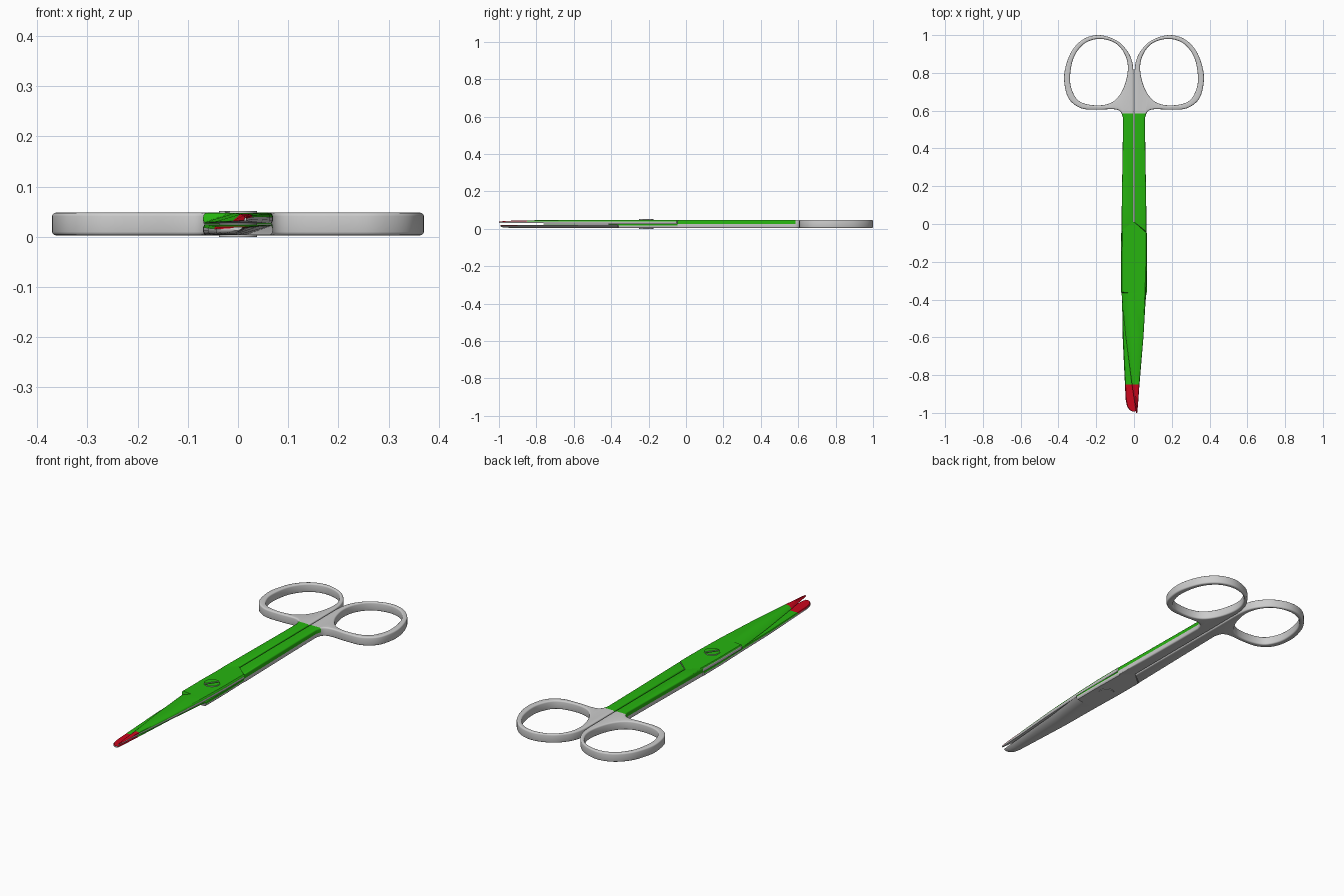
import bpy, bmesh, math
from mathutils import Matrix, Vector

if "Cube" in bpy.data.objects:
    bpy.data.objects.remove(bpy.data.objects["Cube"])

MID = 0.0255          # height of the plane between the two halves


def material(name, rgb):
    m = bpy.data.materials.new(name)
    m.diffuse_color = (*rgb, 1)
    m.use_nodes = True
    m.node_tree.nodes["Principled BSDF"].inputs["Base Color"].default_value = m.diffuse_color
    return m


GREEN = material("green", (0.02, 0.46, 0.005))
RED = material("red", (0.6, 0.002, 0.012))


def smooth(points, closed=False, steps=6):
    """Catmull-Rom curve through a few outline points."""
    p = [Vector(q) for q in points]
    n = len(p)
    get = (lambda i: p[i % n]) if closed else (lambda i: p[max(0, min(n - 1, i))])
    out = []
    for i in range(n if closed else n - 1):
        a, b, c, d = (get(i + k) for k in (-1, 0, 1, 2))
        for s in range(steps):
            t = s / steps
            out.append(0.5 * (2 * b + (c - a) * t + (2 * a - 5 * b + 4 * c - d) * t * t
                              + (3 * b - a - 3 * c + d) * t ** 3))
    if not closed:
        out.append(p[-1])
    return out


def plate(loops, half, bevel):
    """Flat plate with rounded edges (and holes), centred on z = 0."""
    cu = bpy.data.curves.new("outline", 'CURVE')
    cu.dimensions, cu.fill_mode = '2D', 'BOTH'
    cu.extrude, cu.bevel_depth, cu.bevel_resolution = half - bevel, bevel, 2
    cu.offset = -bevel
    for loop in loops:
        s = cu.splines.new('POLY')
        s.points.add(len(loop) - 1)
        for pt, q in zip(s.points, loop):
            pt.co = (q[0], q[1], 0, 1)
        s.use_cyclic_u = True
    ob = bpy.data.objects.new("outline", cu)
    bpy.context.collection.objects.link(ob)
    dg = bpy.context.evaluated_depsgraph_get()
    me = bpy.data.meshes.new_from_object(ob.evaluated_get(dg))
    bm = bmesh.new()
    bm.from_mesh(me)
    bpy.data.objects.remove(ob)
    bpy.data.meshes.remove(me)
    bmesh.ops.remove_doubles(bm, verts=bm.verts, dist=1e-5)
    return bm


def loft(stations):
    """Blade: flat inside, ground down towards the cutting edge on -x."""
    bm = bmesh.new()
    rings = []
    for yl, yr, xl, xr, t, e in stations:
        w = xr - xl
        r = min(0.006, w * 0.2)
        z0 = 0.001 + 0.005 * max(0, (-yr - 0.4) / 0.6)
        shoulder = w * 0.4 if e < 0.01 else r
        sec = [(xl + r * 0.3, 0), (xl, e * 0.5), (xl + r * 0.2, e), (xl + shoulder, t),
               (xr - r, t), (xr - r * 0.3, t * 0.85), (xr, t * 0.6), (xr, t * 0.3), (xr - r * 0.6, 0)]
        rings.append([bm.verts.new((x, yl + (yr - yl) * (x - xl) / w, z0 + z)) for x, z in sec])
    for a, b in zip(rings, rings[1:]):
        for i in range(len(a)):
            j = (i + 1) % len(a)
            bm.faces.new((a[i], a[j], b[j], b[i]))
    bm.faces.new(rings[0])
    bm.faces.new(rings[-1][::-1])
    return bm


def finish(name, bm, turn=False, threshold=0.15, side=False, paint=True):
    """Place a part, paint what faces up, and shade it."""
    if turn:
        bm.transform(Matrix.Rotation(math.pi, 4, 'Y'))
    bm.transform(Matrix.Translation((0, 0, MID)))
    cuts = [((0, 0.585, 0), (0, 1, 0)), ((0, -0.85, 0), (0, 1, 0))] if paint else []
    if side:
        cuts.append(((0, 0, MID), (0, 0, 1)))
    for co, no in cuts:
        bmesh.ops.bisect_plane(bm, geom=bm.verts[:] + bm.edges[:] + bm.faces[:],
                               plane_co=co, plane_no=no, dist=1e-6)
    bmesh.ops.recalc_face_normals(bm, faces=bm.faces)
    bm.normal_update()
    if paint:
        for f in bm.faces:
            c = f.calc_center_median()
            up = f.normal.z > threshold or (side and c.z > MID)
            if up and c.y < 0.585:
                f.material_index = 2 if c.y < -0.85 else 1
    me = bpy.data.meshes.new(name)
    bm.to_mesh(me)
    bm.free()
    if paint:
        for m in (None, GREEN, RED):
            me.materials.append(m)
    ob = bpy.data.objects.new(name, me)
    bpy.context.collection.objects.link(ob)
    bpy.ops.object.select_all(action='DESELECT')
    ob.select_set(True)
    bpy.context.view_layer.objects.active = ob
    bpy.ops.object.shade_smooth_by_angle(angle=math.radians(35))
    return ob


# finger ring and shank outlines
ring = smooth([(-0.002, 0.80), (-0.010, 0.86), (-0.035, 0.915), (-0.09, 0.97), (-0.18, 1.0),
               (-0.265, 0.98), (-0.33, 0.915), (-0.365, 0.82), (-0.368, 0.74), (-0.343, 0.66),
               (-0.28, 0.613), (-0.20, 0.605), (-0.11, 0.608), (-0.072, 0.595), (-0.058, 0.56)])
shank = [(-0.060, 0.4), (-0.064, 0.15), (-0.067, -0.045), (-0.002, 0.008)]
hole = smooth([(-0.033, 0.81), (-0.045, 0.89), (-0.095, 0.955), (-0.18, 0.980), (-0.26, 0.957),
               (-0.315, 0.89), (-0.337, 0.80), (-0.332, 0.72), (-0.29, 0.65), (-0.20, 0.628),
               (-0.115, 0.645), (-0.06, 0.71)], closed=True)
for side_name, turn in (("left", False), ("right", True)):
    finish(side_name + "_handle", plate([ring + shank, hole], 0.0225, 0.007), turn, side=True)

# blades: (y at edge, y at back, x edge, x back, thickness, edge thickness)
T, E = 0.0213, 0.016
base = [(0.066, -0.05, -0.064, 0.070, T, E), (-0.2, -0.2, -0.070, 0.069, T, E),
        (-0.36, -0.36, -0.070, 0.064, T, E), (-0.366, -0.366, -0.066, 0.0638, T, 0.003)]
sharp = [(-0.6, -0.6, -0.043, 0.050, 0.019, 0.003), (-0.85, -0.85, -0.011, 0.029, 0.015, 0.002),
         (-0.96, -0.96, 0.006, 0.021, 0.011, 0.002), (-1.0, -1.0, 0.012, 0.017, 0.007, 0.002)]
blunt = [(-0.6, -0.6, -0.040, 0.060, 0.019, 0.003), (-0.85, -0.85, -0.022, 0.048, 0.016, 0.003),
         (-0.93, -0.93, -0.016, 0.044, 0.015, 0.003), (-0.965, -0.965, -0.013, 0.037, 0.014, 0.003),
         (-0.985, -0.985, -0.011, 0.023, 0.011, 0.003), (-0.992, -0.992, -0.009, 0.010, 0.007, 0.003)]
finish("upper_blade", loft(base + sharp))
finish("lower_blade", loft(base + blunt), turn=True)

# pivot screw: shaft disc plus two half heads that leave a slot
def prism(points, z0, z1):
    bm = bmesh.new()
    f = bm.faces.new([bm.verts.new((x, y, z0)) for x, y in points])
    g = bmesh.ops.extrude_face_region(bm, geom=[f])["geom"]
    bmesh.ops.translate(bm, vec=(0, 0, z1 - z0), verts=[v for v in g if isinstance(v, bmesh.types.BMVert)])
    return bm


def arc(a0, a1, n, r=0.038):
    angles = [math.radians(a0 + (a1 - a0) * i / n) for i in range(n + 1)]
    return [(r * math.cos(a), -0.213 + r * math.sin(a)) for a in angles]


finish("pivot_screw", prism(arc(0, 348.75, 31), -MID, 0.0229))
for k in (0, 180):
    finish("screw_head_half", prism(arc(55 + 8 + k, 55 + 172 + k, 16), 0.020, 0.0262))
